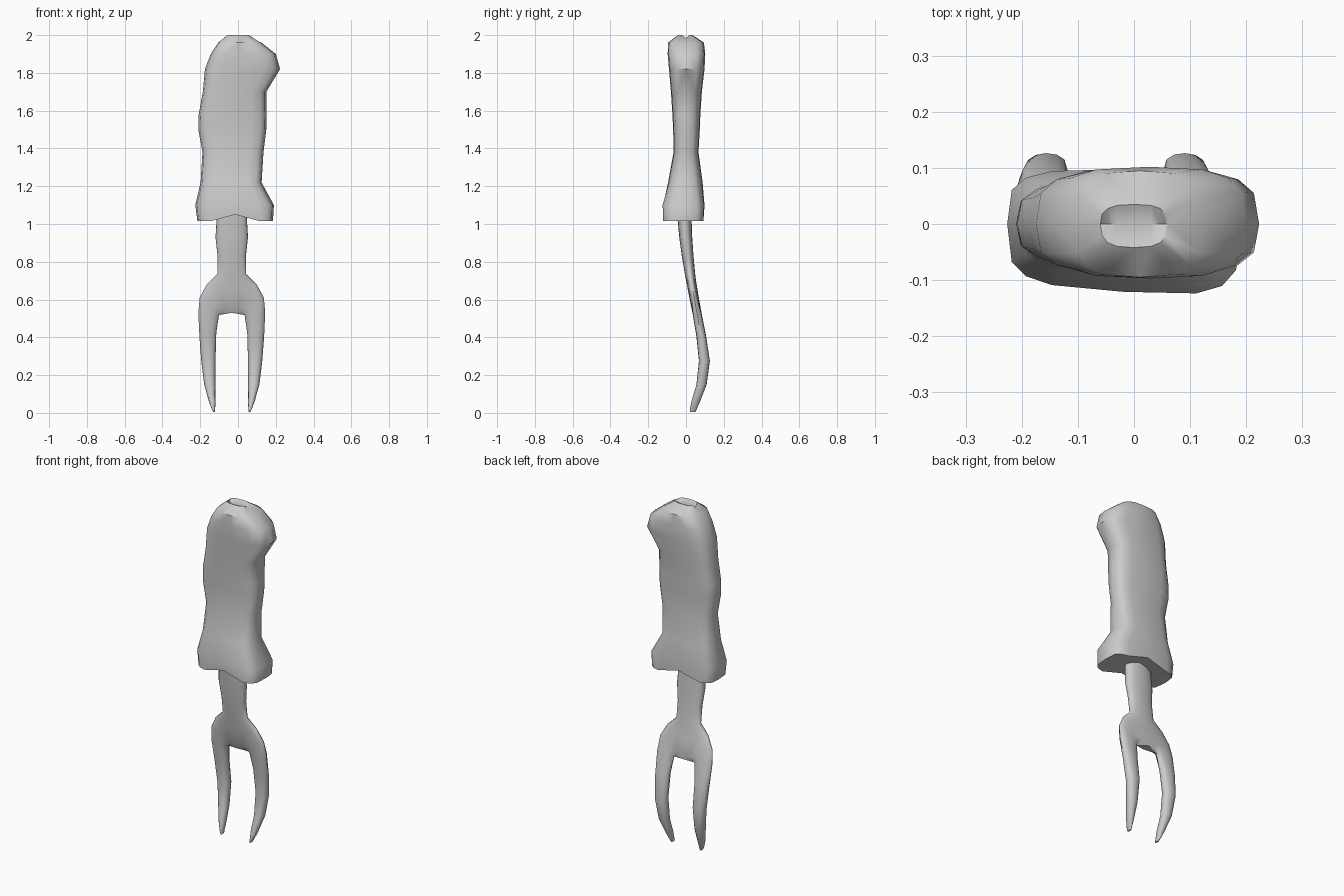
import bpy, bmesh, math

if "Cube" in bpy.data.objects:
    bpy.data.objects.remove(bpy.data.objects["Cube"])

def interp(table, z):
    """Piecewise-linear lookup in (z, a, b) rows sorted by rising z."""
    for p, q in zip(table, table[1:]):
        if z <= q[0]:
            t = max(0, (z - p[0]) / (q[0] - p[0]))
            return [p[k] + t * (q[k] - p[k]) for k in (1, 2)]
    return table[-1][1:]

def finish(name, bm):
    bmesh.ops.remove_doubles(bm, verts=bm.verts, dist=0.0005)
    bmesh.ops.recalc_face_normals(bm, faces=bm.faces)
    me = bpy.data.meshes.new(name)
    bm.to_mesh(me)
    bm.free()
    ob = bpy.data.objects.new(name, me)
    bpy.context.collection.objects.link(ob)
    bpy.ops.object.select_all(action='DESELECT')
    ob.select_set(True)
    bpy.context.view_layer.objects.active = ob
    bpy.ops.object.shade_smooth_by_angle(angle=math.radians(45))
    return ob

def strips(bm, rows):
    for a, b in zip(rows, rows[1:]):
        for i in range(len(a) - 1):
            bm.faces.new((a[i], a[i + 1], b[i + 1], b[i]))

# Handle: rows of z, left x, right x, front y, back y, roundness
HANDLE = [
    (1.015, -0.215, 0.185, -0.118, 0.095, 0.45),
    (1.10, -0.226, 0.19, -0.122, 0.098, 0.50),
    (1.22, -0.198, 0.125, -0.095, 0.088, 0.60),
    (1.38, -0.188, 0.135, -0.066, 0.066, 0.60),
    (1.50, -0.210, 0.150, -0.068, 0.073, 0.60),
    (1.58, -0.208, 0.151, -0.072, 0.076, 0.60),
    (1.70, -0.186, 0.150, -0.080, 0.084, 0.60),
    (1.82, -0.175, 0.223, -0.090, 0.098, 0.60),
    (1.90, -0.145, 0.200, -0.097, 0.102, 0.62),
    (1.96, -0.105, 0.125, -0.095, 0.095, 0.65),
    (2.00, -0.060, 0.060, -0.042, 0.035, 0.70),
]
N = 8

def handle_half(bm, side):
    rows = []
    for k, (z, xl, xr, yf, yb, p) in enumerate(HANDLE):
        row = []
        for i in range(N + 1):
            a = math.pi * i / N
            c, s = math.cos(a), max(0, math.sin(a))
            x = (xl + xr) / 2 - (xr - xl) / 2 * math.copysign(abs(c) ** p, c)
            s = s ** p if s > 1e-6 else 0
            y = (yf if side < 0 else yb) * s
            zz = z
            if k < 2 and side < 0:
                y -= 0.06 * x * s
            if k == 0:
                zz += 0.035 * max(0, 1 - (abs(x + 0.01) / 0.12) ** 2)
            if k == len(HANDLE) - 1 and s == 0:
                zz -= 0.015
            row.append(bm.verts.new((x, y, zz)))
        rows.append(row)
    strips(bm, rows)
    # End caps run to the seam; the upper one leaves a shallow groove
    for row, drop in ((rows[0], 0), (rows[-1], 0.015)):
        mid = [row[0]] + [bm.verts.new((v.co.x, 0, v.co.z - drop)) for v in row[1:-1]] + [row[-1]]
        for i in range(N):
            vs = list(dict.fromkeys((row[i], row[i + 1], mid[i + 1], mid[i])))
            bm.faces.new(vs)

bm = bmesh.new()
handle_half(bm, -1)
handle_half(bm, 1)
finish("handle", bm)

# Fork: depth curve of z, centre y, half thickness
DEPTH = [(0.0, 0.034, 0.014), (0.04, 0.044, 0.022), (0.14, 0.081, 0.027),
         (0.28, 0.098, 0.029), (0.40, 0.082, 0.026), (0.52, 0.060, 0.024),
         (0.70, 0.026, 0.026), (0.88, 0.002, 0.033), (1.06, -0.010, 0.038)]
AXIS = -0.033
# Rows of outer z, inner z, outer and inner distance from axis, closed inner edge
HALF = [
    (1.06, 1.06, 0.078, 0, 0), (0.93, 0.93, 0.086, 0, 0),
    (0.83, 0.83, 0.075, 0, 0), (0.735, 0.72, 0.076, 0, 0),
    (0.68, 0.63, 0.132, 0, 0), (0.61, 0.53, 0.170, 0, 0),
    (0.53, 0.518, 0.177, 0.068, 1), (0.40, 0.42, 0.171, 0.082, 1),
    (0.27, 0.28, 0.161, 0.086, 1), (0.15, 0.15, 0.146, 0.087, 1),
    (0.06, 0.06, 0.121, 0.086, 1), (0.02, 0.02, 0.106, 0.088, 1),
    (0.004, 0.004, 0.098, 0.089, 1),
]
M = 6

def fork_half(bm, sx):
    faces = []
    for sy in (-1, 1):
        rows = []
        for zo, zi, xo, xi, closed in HALF:
            row = []
            for i in range(M + 1):
                t = i / M
                w = 0.5 * (1 - math.cos(math.pi * t)) if closed else 1 - math.cos(math.pi * t / 2)
                s = max(0, math.sin(math.pi * t * (0.5 + 0.5 * closed)))
                s = s ** 0.75 if s > 1e-6 else 0
                z = zo + (zi - zo) * w
                cy, h = interp(DEPTH, z)
                x = AXIS + sx * (xo + (xi - xo) * w)
                row.append(bm.verts.new((x, cy + sy * h * s, z)))
            rows.append(row)
        strips(bm, rows)
        faces.append(rows)
    f, b = faces
    # Crotch web and blunt tine tip
    bm.faces.new((f[5][M], b[5][M], f[6][M]))
    for i in range(M):
        bm.faces.new((f[-1][i], f[-1][i + 1], b[-1][i + 1], b[-1][i]))

bm = bmesh.new()
for sx in (-1, 1):
    fork_half(bm, sx)
finish("fork", bm)
